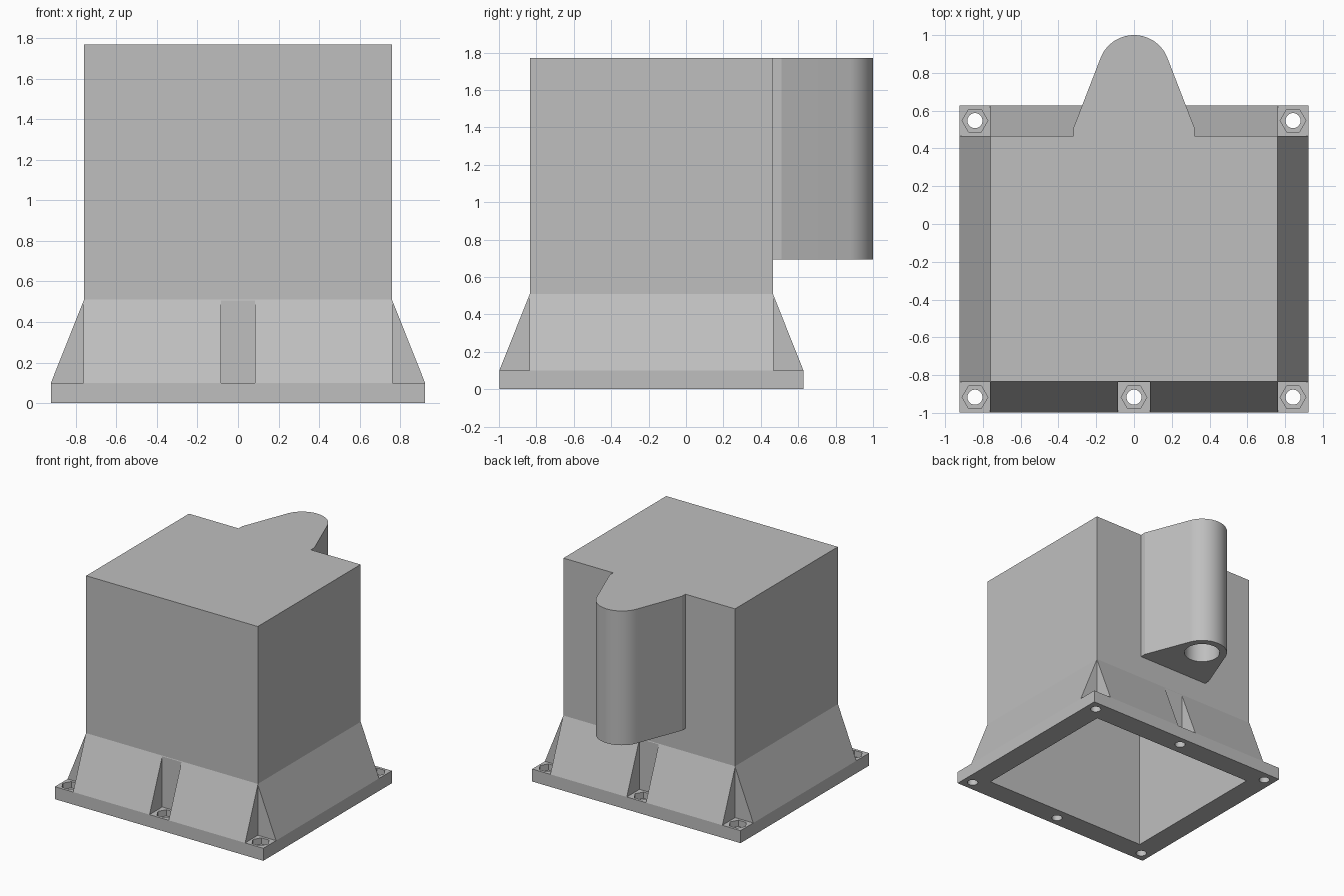
import bpy
from math import cos, sin, radians

if "Cube" in bpy.data.objects:
    bpy.data.objects.remove(bpy.data.objects["Cube"], do_unlink=True)

grey = bpy.data.materials.new("plain_grey")
grey.use_nodes = True
tone = (0.52, 0.52, 0.52, 1)
grey.diffuse_color = tone
grey.node_tree.nodes["Principled BSDF"].inputs["Base Color"].default_value = tone

CY = -0.185            # middle of the housing in y
BX, BY = 0.76, 0.65    # half sizes of the box
FLARE = 0.163          # how far the flange stands out
TOP, FLANGE = 1.77, 0.1


def loft(name, rings):
    """Closed solid through rings of (x, y, z) points."""
    n = len(rings[0])
    verts = [p for ring in rings for p in ring]
    faces = [list(range(n))[::-1], [len(verts) - n + i for i in range(n)]]
    for k in range(len(rings) - 1):
        for i in range(n):
            j = (i + 1) % n
            faces.append([k * n + i, k * n + j, k * n + n + j, k * n + n + i])
    mesh = bpy.data.meshes.new(name)
    mesh.from_pydata(verts, [], faces)
    mesh.materials.append(grey)
    obj = bpy.data.objects.new(name, mesh)
    bpy.context.collection.objects.link(obj)
    return obj


def rect(hx, hy, z, cx=0, cy=CY):
    return [(cx + sx * hx, cy + sy * hy, z)
            for sx, sy in ((-1, -1), (1, -1), (1, 1), (-1, 1))]


def round_ring(r, n, z, cx, cy):
    return [(cx + r * cos(radians(360 * i / n)),
             cy + r * sin(radians(360 * i / n)), z) for i in range(n)]


def combine(target, other, operation):
    mod = target.modifiers.new("cut", "BOOLEAN")
    mod.operation, mod.solver, mod.object = operation, "EXACT", other
    bpy.ops.object.select_all(action="DESELECT")
    target.select_set(True)
    bpy.context.view_layer.objects.active = target
    bpy.ops.object.modifier_apply(modifier=mod.name)
    bpy.data.objects.remove(other, do_unlink=True)


# Housing: flange, sloping skirt and tall box
profile = [(FLARE, 0), (FLARE, FLANGE), (0, 0.51), (0, TOP)]
housing = loft("housing", [rect(BX + d, BY + d, z) for d, z in profile])

# Tapered arm with a rounded nose on the back
ARM_Y, ARM_R = 0.81, 0.19
outline = [(-0.32, 0.458), (0.32, 0.458), (0.32, 0.51)]
for i in range(33):
    a = radians(20.7 + 138.6 * i / 32)
    outline.append((ARM_R * cos(a), ARM_Y + ARM_R * sin(a)))
outline.append((-0.32, 0.51))
arm = loft("arm", [[(x, y, z) for x, y in outline] for z in (0.695, TOP)])
combine(housing, arm, "UNION")

# Blind bore under the arm and the open cavity under the box
combine(housing, loft("bore", [round_ring(0.135, 48, z, 0, ARM_Y)
                               for z in (0.6, 1.7)]), "DIFFERENCE")
combine(housing, loft("cavity", [rect(BX - 0.015, BY - 0.015, z)
                                 for z in (-0.1, 1.73)]), "DIFFERENCE")

# Bolt pockets, hexagon recesses and through holes
for sx, sy in [(x, y) for y in (-1, 1) for x in (-1, 0, 1)]:
    px, py = sx * (BX + 0.082), CY + sy * (BY + 0.082)
    half_x = 0.08 if sx else 0.085
    # the pocket reaches past the flange on the outside only
    cx = px + sx * 0.05
    hx = half_x + abs(sx) * 0.05
    combine(housing, loft("pocket", [rect(hx, 0.13, z, cx, py + sy * 0.05)
                                     for z in (FLANGE, 0.56)]), "DIFFERENCE")
    combine(housing, loft("recess", [round_ring(0.068, 6, z, px, py)
                                     for z in (0.05, 0.2)]), "DIFFERENCE")
    combine(housing, loft("hole", [round_ring(0.04, 32, z, px, py)
                                   for z in (-0.1, 0.2)]), "DIFFERENCE")

bpy.ops.object.select_all(action="DESELECT")
housing.select_set(True)
bpy.context.view_layer.objects.active = housing
bpy.ops.object.shade_smooth_by_angle(angle=radians(20))
